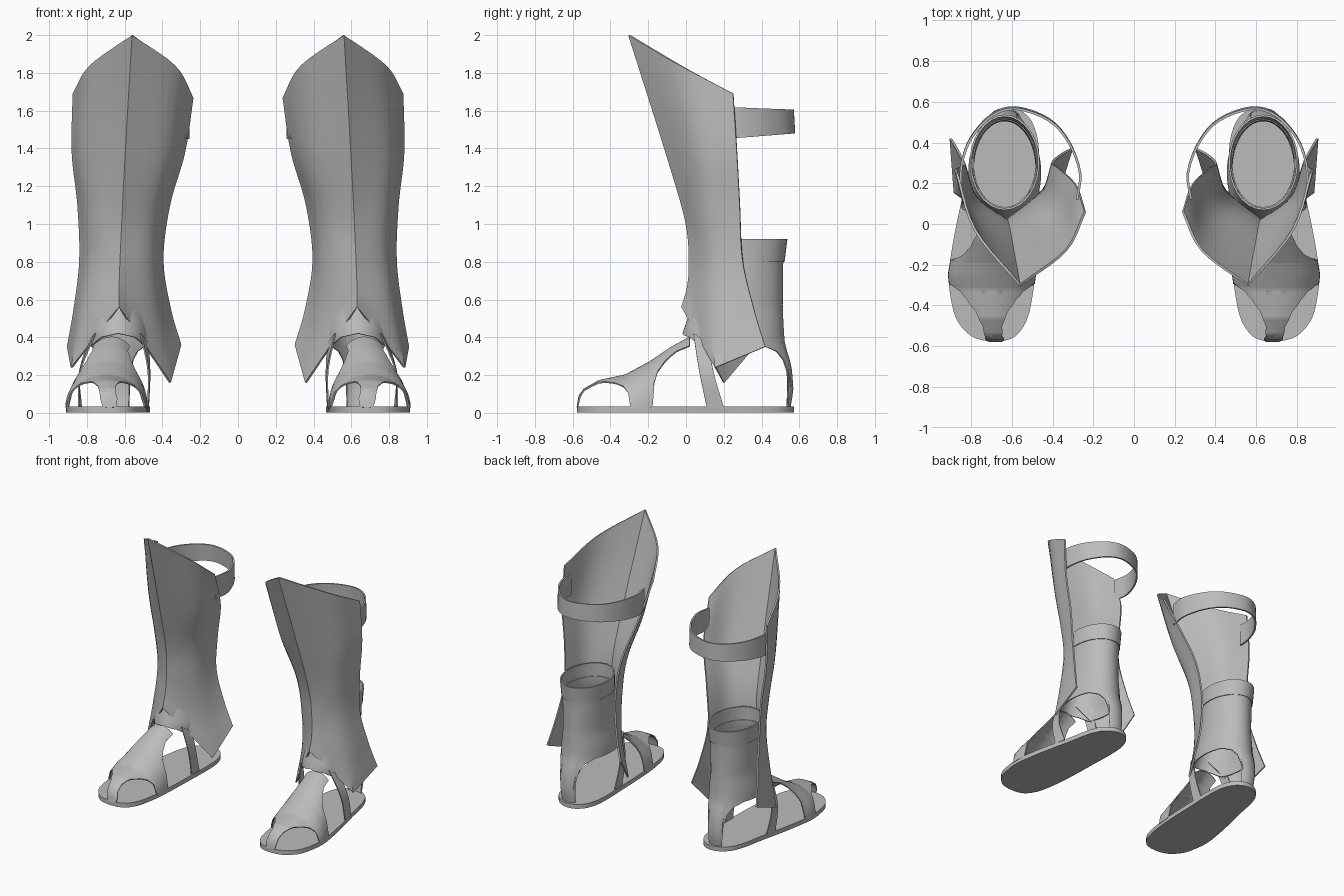
import bpy, bmesh, math
from mathutils import Vector

cube = bpy.data.objects.get("Cube")
if cube:
    bpy.data.objects.remove(cube, do_unlink=True)

grey = bpy.data.materials.new("plain grey")
grey.use_nodes = True
grey.diffuse_color = (0.5, 0.5, 0.5, 1)
grey.node_tree.nodes["Principled BSDF"].inputs["Base Color"].default_value = (0.5, 0.5, 0.5, 1)


def spline(points, steps):
    """Smooth curve through all points."""
    p = [Vector(q) for q in points]
    p = [2 * p[0] - p[1]] + p + [2 * p[-1] - p[-2]]
    out = []
    for i in range(1, len(p) - 2):
        a, b, c, d = p[i - 1:i + 3]
        for s in range(steps):
            t = s / steps
            out.append(b + (c - a) * t / 2 + (a - b * 2.5 + c * 2 - d / 2) * t * t
                       + (b * 3 - a - c * 3 + d) * t ** 3 / 2)
    return out + [p[-2]]


def lookup(table, key):
    """Linear interpolation in rows of (key, values...)."""
    key = min(max(key, table[0][0]), table[-1][0])
    for a, b in zip(table, table[1:]):
        if key <= b[0]:
            t = (key - a[0]) / (b[0] - a[0])
            return [u + (v - u) * t for u, v in zip(a[1:], b[1:])]


def finish(name, bm, thickness, offset=0):
    """Thicken the sheet, mirror it to the other leg and shade it."""
    bmesh.ops.recalc_face_normals(bm, faces=bm.faces)
    mesh = bpy.data.meshes.new(name)
    bm.to_mesh(mesh)
    bm.free()
    mesh.materials.append(grey)
    obj = bpy.data.objects.new(name, mesh)
    bpy.context.collection.objects.link(obj)
    solid = obj.modifiers.new("thickness", "SOLIDIFY")
    solid.thickness = thickness
    solid.offset = offset
    mirror = obj.modifiers.new("other leg", "MIRROR")
    mirror.use_mirror_merge = False
    bpy.ops.object.select_all(action="DESELECT")
    obj.select_set(True)
    bpy.context.view_layer.objects.active = obj
    bpy.ops.object.convert(target="MESH")
    bpy.ops.object.shade_smooth_by_angle(angle=math.radians(32))


def sheet(name, rows, thickness=0.01, closed=False):
    """Surface through a grid of points."""
    bm = bmesh.new()
    grid = [[bm.verts.new(p) for p in row] for row in rows]
    for a, b in zip(grid, grid[1:]):
        n = len(a)
        for i in range(n if closed else n - 1):
            j = (i + 1) % n
            bm.faces.new((a[i], a[j], b[j], b[i]))
    finish(name, bm, thickness)


# Shin guard: guide lines running upward, from inner edge to outer edge
inner_edge = [(.305, .37, .36), (.36, .34, .55), (.40, .30, .81), (.365, .27, 1.1), (.285, .19, 1.38), (.24, .06, 1.67)]
inner_mid = [(.36, .20, .16), (.44, .17, .48), (.46, .13, .8), (.44, .09, 1.06), (.37, 0, 1.38), (.335, -.13, 1.84)]
ridge = [(.63, -.02, .56), (.63, .01, .66), (.625, .02, .8), (.615, 0, 1.02), (.595, -.11, 1.4), (.56, -.3, 2)]
outer_mid = [(.88, .155, .24), (.82, .14, .5), (.775, .13, .8), (.78, .1, 1.06), (.805, .06, 1.38), (.78, -.03, 1.84)]
outer_edge = [(.9, .42, .35), (.865, .36, .55), (.835, .3, .81), (.845, .285, 1.1), (.875, .27, 1.38), (.87, .25, 1.69)]
STEPS = 6
guides = [spline(g, STEPS) for g in (inner_edge, inner_mid, ridge, outer_mid, outer_edge)]


def half_section(r, m, e, roundness):
    """Ridge to edge: pointed at the hem, rounded higher up."""
    straight = [r.lerp(m, i / 5) for i in range(5)] + [m.lerp(e, i / 5) for i in range(6)]
    return [s.lerp(c, roundness) for s, c in zip(straight, spline((r, m, e), 5))]


rows = []
for k, (ie, im, r, om, oe) in enumerate(zip(*guides)):
    roundness = min(1, k / STEPS)
    rows.append(half_section(r, im, ie, roundness)[:0:-1] + half_section(r, om, oe, roundness))
sheet("shin_guard", rows, 0.012)

# Sole: rows of y, inner x, outer x
outline = [(-.575, .64, .72), (-.55, .58, .8), (-.48, .53, .865), (-.39, .505, .895), (-.25, .485, .91),
           (-.07, .475, .885), (.1, .47, .85), (.25, .465, .815), (.4, .47, .785), (.5, .5, .745),
           (.55, .545, .69), (.57, .59, .645)]
loop = [(a, y, .02) for y, a, b in outline] + [(b, y, .02) for y, a, b in reversed(outline)]
bm = bmesh.new()
loop = spline(loop + loop[:1], 3)[:-1]
bm.faces.new([bm.verts.new((p.x, p.y, .018)) for p in loop])
finish("sole", bm, 0.034)

# Toe cover: arch height along the foot, and how far it reaches down the sides
height = [(-.575, .03), (-.565, .09), (-.54, .125), (-.46, .17), (-.32, .2), (-.19, .27), (-.08, .345), (.02, .4)]
reach = [(-.575, .6), (-.55, .25), (-.5, .2), (-.43, .28), (-.37, .42), (-.33, .55), (-.305, .72), (-.293, 1),
         (-.178, 1), (-.168, .65), (-.15, .5), (-.11, .38), (-.05, .3), (.02, .32)]
rows = []
stations = sorted({p[0] for p in height + reach} | {-.57 + .02 * i for i in range(30)})
for y in stations:
    a, b = lookup(outline, y)
    h, = lookup(height, y)
    part, = lookup(reach, y)
    row = []
    for i in range(25):
        phi = (i / 12 - 1) * part * math.pi / 2
        row.append(((a + b) / 2 + (b - a) / 2 * math.sin(phi), y, .025 + (h - .025) * math.cos(phi)))
    rows.append(row)
sheet("toe_cover", rows, 0.008)

# Ankle cuff: z, inner x, outer x, front y, rear y
tube = [(.03, .46, .8, -.01, .55), (.12, .46, .81, -.015, .565), (.25, .46, .81, -.015, .555), (.36, .46, .81, -.015, .52),
        (.42, .46, .81, -.015, .515), (.55, .48, .79, .03, .508), (.8, .48, .79, .08, .51), (.92, .475, .795, .08, .525)]
# Hem height by angle away from the heel: heel strip, side arches, instep
hem = [(0, .03), (18, .03), (21, .18), (27, .28), (36, .325), (55, .355), (130, .36), (150, .4), (180, .42)]


def around(z, degrees, grow=0):
    a, b, f, r = lookup(tube, z)
    t = math.radians(degrees)
    return ((a + b) / 2 + ((b - a) / 2 + grow) * math.sin(t), (f + r) / 2 + ((r - f) / 2 + grow) * math.cos(t), z)


angles = [-180 + 3 * i for i in range(120)]
rows = []
for k in range(17):
    row = []
    for d in angles:
        low, = lookup(hem, abs(d))
        row.append(around(low + (.82 - low) * k / 16, d))
    rows.append(row)
sheet("ankle_cuff", rows, 0.008, closed=True)
sheet("ankle_band", [[around(z, d, .007) for d in angles[::4]] for z in (.8, .86, .92)], 0.01, closed=True)

# Instep straps from the cuff down to the sole: front line and rear line
straps = {
    "outer_instep_strap": ([(.755, .04, .42), (.835, .07, .22), (.843, .11, .03)],
                           [(.795, .115, .37), (.84, .15, .2), (.83, .2, .03)]),
    "inner_instep_strap": ([(.515, .04, .42), (.475, .07, .22), (.478, .11, .03)],
                           [(.475, .115, .37), (.468, .15, .2), (.475, .2, .03)]),
}
for name, (front, rear) in straps.items():
    sheet(name, [spline(front, 6), spline(rear, 6)], 0.008)

# Calf strap around the back of the leg
path = spline([(.85, .2), (.845, .3), (.8, .42), (.7, .53), (.58, .565), (.42, .51), (.32, .4), (.265, .25), (.28, .12)], 4)
top = [(p.x, p.y, 1.62 - .04 * max(0, p.y - .2)) for p in path]
bottom = [(p.x, p.y + .02 * max(0, p.y - .2), 1.45 + .08 * max(0, p.y - .2)) for p in path]
sheet("calf_strap", [bottom, top], 0.012)
